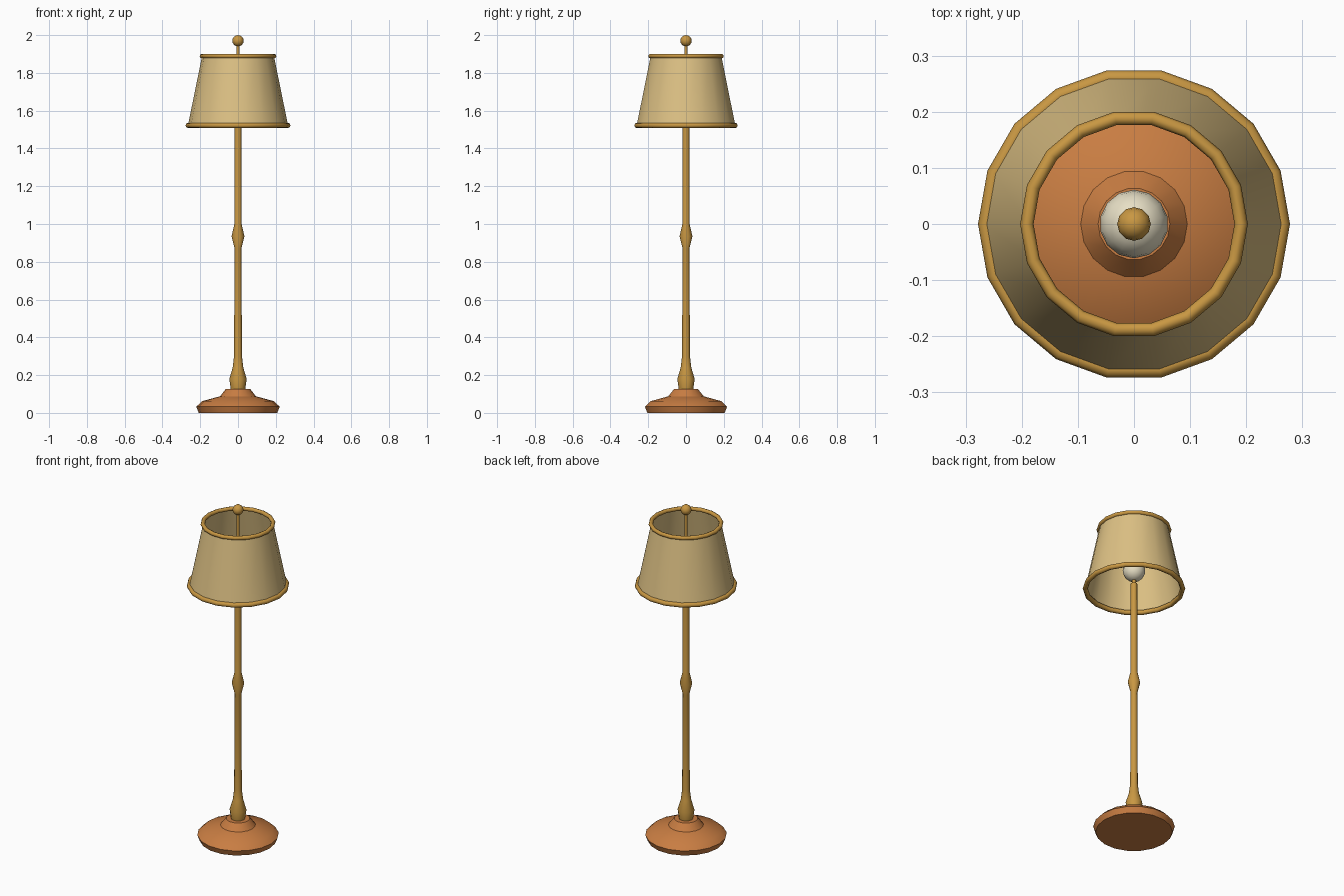
import bpy, math

if "Cube" in bpy.data.objects:
    bpy.data.objects.remove(bpy.data.objects["Cube"])


def material(name, rgb):
    m = bpy.data.materials.new(name)
    m.diffuse_color = (*rgb, 1)
    m.use_nodes = True
    m.node_tree.nodes["Principled BSDF"].inputs["Base Color"].default_value = m.diffuse_color
    return m


WOOD = material("orange wood", (0.58, 0.205, 0.055))
BRASS = material("brass", (0.58, 0.31, 0.055))
FABRIC = material("cream fabric", (0.72, 0.53, 0.23))
GLASS = material("bulb glass", (0.80, 0.74, 0.56))


def finish(obj, name, mat, angle=40):
    obj.name = name
    obj.data.materials.append(mat)
    bpy.ops.object.select_all(action='DESELECT')
    obj.select_set(True)
    bpy.context.view_layer.objects.active = obj
    bpy.ops.object.shade_smooth_by_angle(angle=math.radians(angle))
    return obj


def lathe(name, profile, sides, mat, angle=40, capped=True):
    """Turn a (radius, height) profile, listed bottom to top, around z."""
    verts = [(r * math.cos(2 * math.pi * i / sides), r * math.sin(2 * math.pi * i / sides), z)
             for r, z in profile for i in range(sides)]
    faces = []
    for k in range(len(profile) - 1):
        for i in range(sides):
            j = (i + 1) % sides
            a, b = k * sides, (k + 1) * sides
            faces.append((a + i, a + j, b + j, b + i))
    if capped:
        top = (len(profile) - 1) * sides
        faces.append(tuple(reversed(range(sides))))
        faces.append(tuple(range(top, top + sides)))
    mesh = bpy.data.meshes.new(name)
    mesh.from_pydata(verts, [], faces)
    obj = bpy.data.objects.new(name, mesh)
    bpy.context.collection.objects.link(obj)
    return finish(obj, name, mat, angle)


def ball(name, radius, z, sides, rings, mat):
    bpy.ops.mesh.primitive_uv_sphere_add(segments=sides, ring_count=rings,
                                         radius=radius, location=(0, 0, z))
    return finish(bpy.context.object, name, mat)


def ring(name, radius, thickness, z):
    bpy.ops.mesh.primitive_torus_add(major_radius=radius, minor_radius=thickness,
                                     major_segments=18, minor_segments=8, location=(0, 0, z))
    return finish(bpy.context.object, name, BRASS, 50)


# Turned wooden foot
lathe("base", [(0.208, 0), (0.221, 0.033), (0.19, 0.062), (0.095, 0.088), (0.064, 0.127)],
      18, WOOD, 35)

# Turned pole with a bulge at the foot and a knop in the middle
lathe("pole", [(0.038, 0.125), (0.046, 0.18), (0.028, 0.24), (0.021, 0.30), (0.018, 0.87),
               (0.034, 0.935), (0.019, 1.0), (0.018, 1.55)], 12, BRASS)

# Bulb, its socket, and the rod carrying the finial
lathe("socket", [(0.01, 1.545), (0.01, 1.59)], 12, BRASS)
ball("bulb", 0.061, 1.632, 14, 10, GLASS)
lathe("finial_rod", [(0.008, 1.66), (0.008, 1.96)], 10, BRASS)
ball("finial", 0.03, 1.97, 12, 8, BRASS)

# Open tapered shade with rolled rims
lathe("shade", [(0.265, 1.522), (0.19, 1.89)], 18, FABRIC, capped=False)
ring("shade_top_rim", 0.191, 0.012, 1.889)
ring("shade_bottom_rim", 0.264, 0.014, 1.522)
